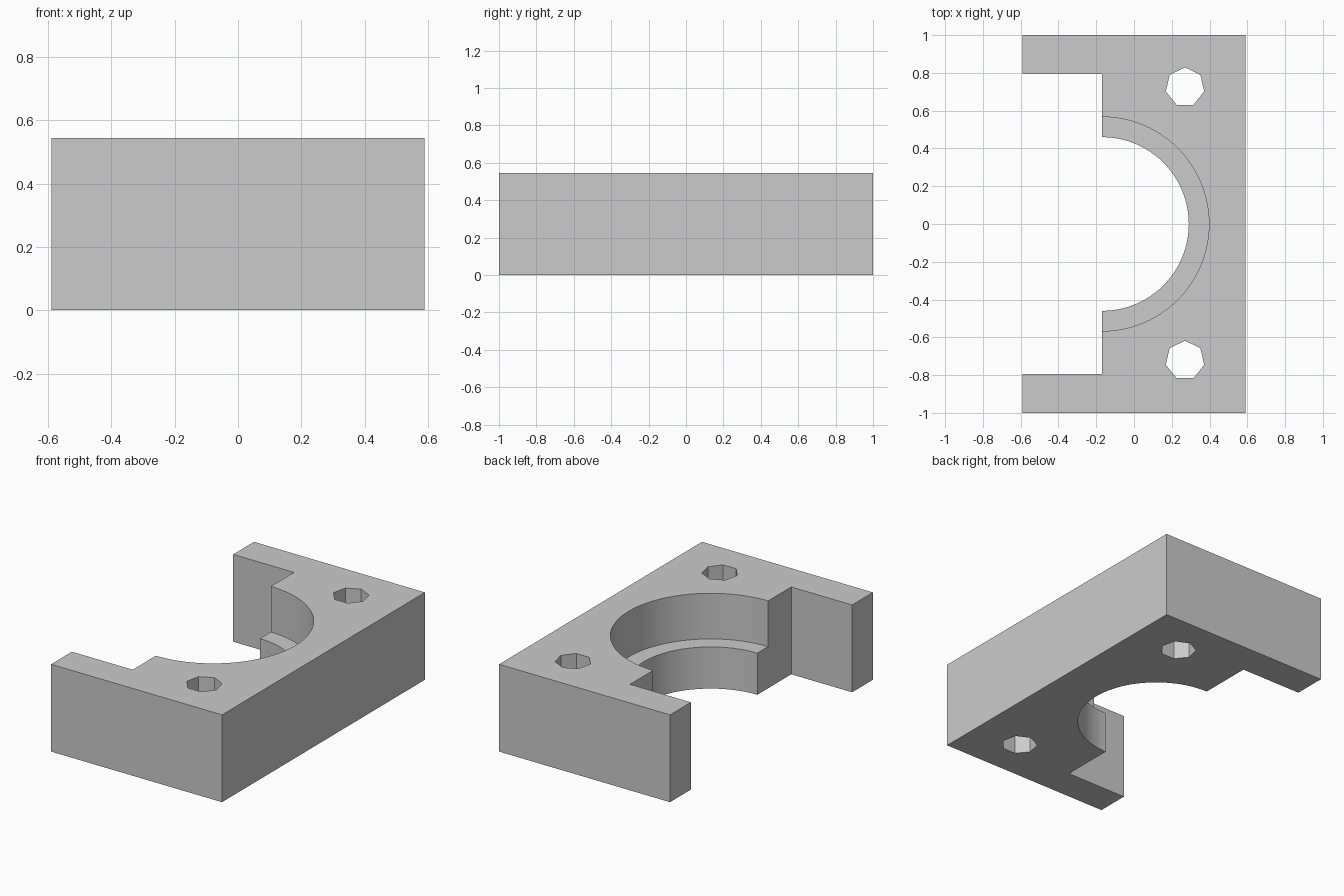
import bpy
import math

cube = bpy.data.objects.get("Cube")
if cube:
    bpy.data.objects.remove(cube, do_unlink=True)

HALF_X, HALF_Y, HEIGHT = 0.59, 1.0, 0.545
FACE_X = -0.17       # flat face between the arms, also the bore axis
ARM_Y = 0.795        # inner side of the arms
LEDGE_Z = 0.26       # step inside the bore

grey = bpy.data.materials.new("plain grey")
grey.use_nodes = True
colour = (0.6, 0.6, 0.6, 1)
grey.diffuse_color = colour
grey.node_tree.nodes["Principled BSDF"].inputs["Base Color"].default_value = colour


def box(name, x0, x1, half_y, z0, z1):
    bpy.ops.mesh.primitive_cube_add(size=1, location=((x0 + x1) / 2, 0, (z0 + z1) / 2))
    ob = bpy.context.object
    ob.name = name
    ob.scale = (x1 - x0, 2 * half_y, z1 - z0)
    bpy.ops.object.transform_apply(location=True, rotation=True, scale=True)
    ob.data.materials.append(grey)
    return ob


def cylinder(name, x, y, radius, z0, z1, sides):
    bpy.ops.mesh.primitive_cylinder_add(vertices=sides, radius=radius, depth=z1 - z0,
                                        location=(x, y, (z0 + z1) / 2))
    ob = bpy.context.object
    ob.name = name
    ob.data.materials.append(grey)
    return ob


# Solid block
block = box("clamp_block", -HALF_X, HALF_X, HALF_Y, 0, HEIGHT)

# Recess between arms, stepped bore and seven-sided bolt holes
low, high = -0.1, HEIGHT + 0.1
cutters = [
    box("recess_cutter", -1, FACE_X, ARM_Y, low, high),
    cylinder("bore_cutter", FACE_X, 0, 0.46, low, high, 96),
    cylinder("counterbore_cutter", FACE_X, 0, 0.567, LEDGE_Z, high, 96),
]
for side, y in (("back", 0.725), ("front", -0.722)):
    cutters.append(cylinder(side + "_bolt_hole_cutter", 0.27, y, 0.104, low, high, 7))

bpy.ops.object.select_all(action="DESELECT")
block.select_set(True)
bpy.context.view_layer.objects.active = block
for cutter in cutters:
    cut = block.modifiers.new(cutter.name, "BOOLEAN")
    cut.operation = "DIFFERENCE"
    cut.solver = "EXACT"
    cut.object = cutter
    bpy.ops.object.modifier_apply(modifier=cut.name)
    bpy.data.objects.remove(cutter, do_unlink=True)

# Smooth bore walls, crisp edges elsewhere
bpy.ops.object.shade_smooth_by_angle(angle=math.radians(30))
